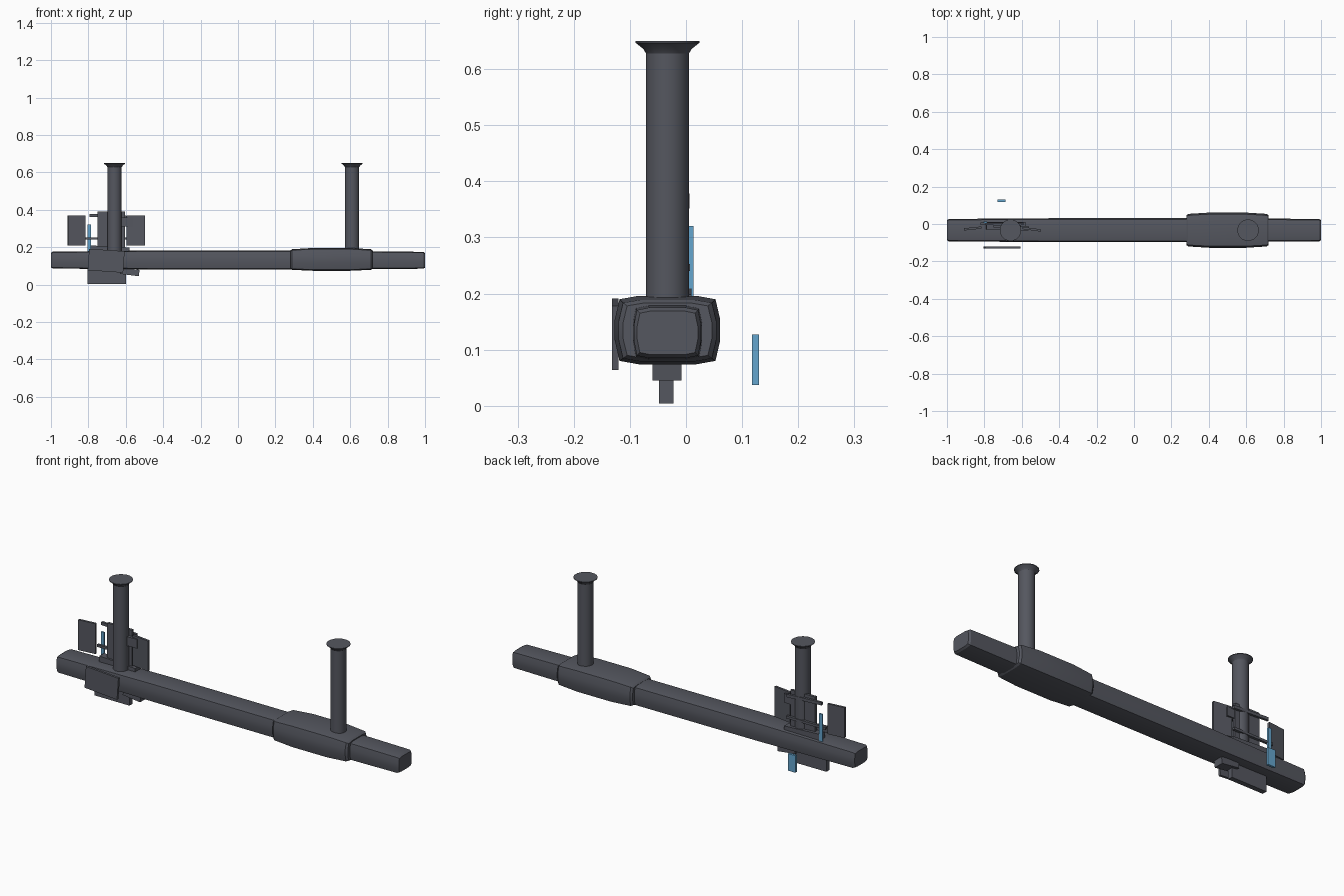
import bpy, bmesh, math
from mathutils import Matrix, Vector

if "Cube" in bpy.data.objects:
    bpy.data.objects.remove(bpy.data.objects["Cube"])

YC = -0.033  # shared centre line of beam and posts


def material(name, rgb):
    m = bpy.data.materials.new(name)
    m.diffuse_color = (*rgb, 1)
    m.use_nodes = True
    m.node_tree.nodes["Principled BSDF"].inputs["Base Color"].default_value = m.diffuse_color
    return m


GREY = material("dark grey", (0.09, 0.095, 0.115))
BLUE = material("light blue", (0.13, 0.38, 0.62))


def finish(name, bm, mat, smooth=False):
    bmesh.ops.recalc_face_normals(bm, faces=bm.faces[:])
    me = bpy.data.meshes.new(name)
    bm.to_mesh(me)
    bm.free()
    me.materials.append(mat)
    ob = bpy.data.objects.new(name, me)
    bpy.context.collection.objects.link(ob)
    if smooth:
        bpy.ops.object.select_all(action='DESELECT')
        ob.select_set(True)
        bpy.context.view_layer.objects.active = ob
        bpy.ops.object.shade_smooth_by_angle(angle=math.radians(25))
    return ob


def skin(name, rings, smooth=False):
    """Bridge rings of equal length and cap both ends."""
    bm = bmesh.new()
    vs = [[bm.verts.new(p) for p in r] for r in rings]
    n = len(vs[0])
    for a, b in zip(vs, vs[1:]):
        for i in range(n):
            j = (i + 1) % n
            bm.faces.new((a[i], a[j], b[j], b[i]))
    bm.faces.new(vs[0])
    bm.faces.new(vs[-1])
    return finish(name, bm, GREY, smooth)


# Bulged box section, in half-width / half-height units
QUARTER = [(1.0, 0.3), (0.91, 0.9), (0.55, 1.0)]
SECTION = (QUARTER + [(-y, z) for y, z in reversed(QUARTER)]
           + [(-y, -z) for y, z in QUARTER]
           + [(y, -z) for y, z in reversed(QUARTER)])


def loft(name, stations):
    """Each station: x, half width, half height, centre z."""
    rings = [[(x, YC + y * w, zc + z * h) for y, z in SECTION]
             for x, w, h, zc in stations]
    return skin(name, rings, True)


def box(name, x, y, z, mat=GREY, tilt=0, yaw=0):
    """Box from x, y, z ranges, tilted about y and yawed about z."""
    lo, hi = Vector((x[0], y[0], z[0])), Vector((x[1], y[1], z[1]))
    bm = bmesh.new()
    bmesh.ops.create_cube(bm, size=1)
    m = (Matrix.Translation((lo + hi) / 2)
         @ Matrix.Rotation(math.radians(yaw), 4, 'Z')
         @ Matrix.Rotation(math.radians(tilt), 4, 'Y')
         @ Matrix.Diagonal((*(hi - lo), 1)))
    bm.transform(m)
    return finish(name, bm, mat)


# Long beam with a slight belly
loft("beam", [(-1.0, 0.054, 0.039, 0.131), (-0.99, 0.060, 0.045, 0.131),
              (-0.42, 0.064, 0.051, 0.132), (0.42, 0.064, 0.051, 0.131),
              (0.99, 0.060, 0.045, 0.130), (1.0, 0.054, 0.039, 0.130)])

# Thick sleeve around the right part of the beam
loft("sleeve", [(0.28, 0.079, 0.049, 0.134), (0.29, 0.087, 0.055, 0.134),
                (0.40, 0.094, 0.061, 0.135), (0.60, 0.094, 0.061, 0.135),
                (0.71, 0.087, 0.055, 0.134), (0.72, 0.079, 0.049, 0.134)])

# Upright posts with flared tops
POST = [(0.039, 0.15), (0.039, 0.628), (0.044, 0.636), (0.058, 0.647), (0.058, 0.65)]
for name, px in (("left_post", -0.66), ("right_post", 0.61)):
    rings = [[(px + r * math.cos(a), YC + r * math.sin(a), z)
              for a in (2 * math.pi * (i + 0.5) / 16 for i in range(16))]
             for r, z in POST]
    skin(name, rings, True)

# Plates around the left post
box("left_panel", (-0.91, -0.815), (-0.03, -0.018), (0.21, 0.37), yaw=6)
box("right_panel", (-0.597, -0.497), (-0.034, -0.022), (0.21, 0.37), yaw=-8)
box("centre_panel", (-0.75, -0.605), (-0.02, -0.006), (0.17, 0.39))
box("lower_rail", (-0.82, -0.59), (-0.006, 0.007), (0.24, 0.253))
box("upper_rail", (-0.795, -0.59), (-0.006, 0.006), (0.357, 0.373), tilt=3)
box("side_block", (-0.625, -0.565), (-0.036, -0.01), (0.31, 0.358))
box("mount_base", (-0.79, -0.58), (-0.03, 0.010), (0.165, 0.204), tilt=3)

# Sign plate on the front of the beam
box("front_plate", (-0.80, -0.61), (-0.132, -0.12), (0.07, 0.185), tilt=4)

# Fin and bracket under the beam
box("bottom_fin", (-0.805, -0.60), (-0.048, -0.022), (0.004, 0.10))
box("bottom_bracket", (-0.63, -0.528), (-0.06, -0.008), (0.051, 0.085), tilt=7)

# Blue strips
box("upper_strip", (-0.805, -0.787), (0.005, 0.013), (0.17, 0.32), BLUE)
box("rear_strip", (-0.73, -0.687), (0.118, 0.130), (0.037, 0.127), BLUE)
